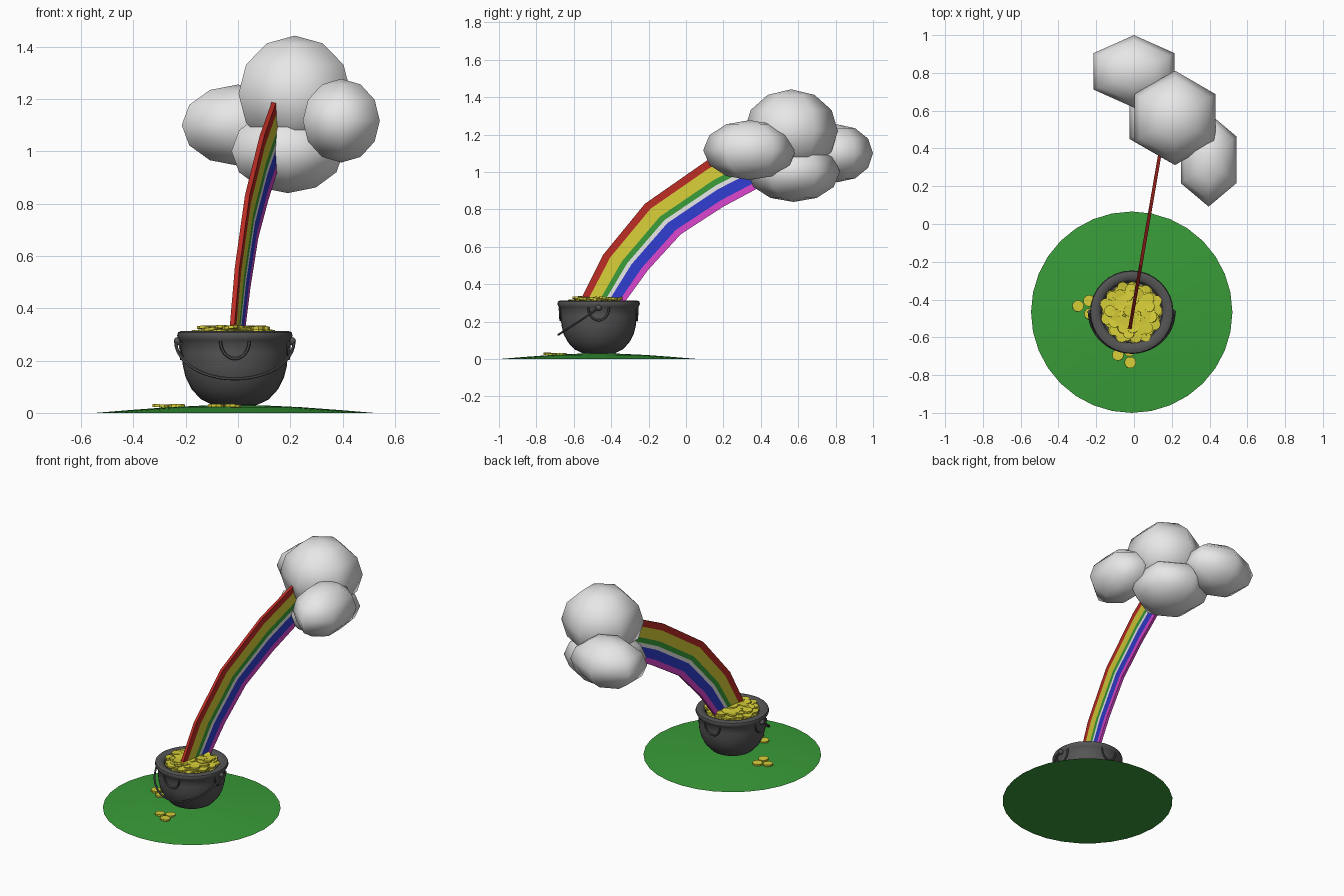
import bpy, bmesh, math, random
from mathutils import Vector, Matrix

if "Cube" in bpy.data.objects:
    bpy.data.objects.remove(bpy.data.objects["Cube"])

random.seed(4)
CX, CY = -0.012, -0.467          # pot and hill centre


def mat(name, rgb):
    m = bpy.data.materials.new(name)
    m.diffuse_color = (*rgb, 1)
    m.use_nodes = True
    m.node_tree.nodes["Principled BSDF"].inputs["Base Color"].default_value = m.diffuse_color
    return m


WHITE = mat("white", (0.8, 0.8, 0.8))
IRON = mat("dark iron", (0.09, 0.09, 0.09))
GREEN = mat("green", (0.04, 0.33, 0.04))
YELLOW = mat("yellow", (0.68, 0.62, 0.04))
RED = mat("red", (0.5, 0.025, 0.018))
BLUE = mat("blue", (0.03, 0.045, 0.62))
PINK = mat("magenta", (0.7, 0.06, 0.6))


def finish(bm, name, mats, angle=None):
    bmesh.ops.recalc_face_normals(bm, faces=bm.faces)
    me = bpy.data.meshes.new(name)
    bm.to_mesh(me)
    bm.free()
    for m in mats:
        me.materials.append(m)
    ob = bpy.data.objects.new(name, me)
    bpy.context.collection.objects.link(ob)
    if angle:
        bpy.ops.object.select_all(action='DESELECT')
        ob.select_set(True)
        bpy.context.view_layer.objects.active = ob
        bpy.ops.object.shade_smooth_by_angle(angle=math.radians(angle))
    return ob


def lathe(name, profile, segs, centre, material, angle, phase=0.0):
    """Spin (radius, z) points round a vertical axis; radius 0 makes a pole."""
    bm = bmesh.new()
    rings = []
    for r, z in profile:
        n = 1 if r < 1e-6 else segs
        rings.append([bm.verts.new((centre[0] + r * math.cos(phase + 2 * math.pi * i / segs),
                                    centre[1] + r * math.sin(phase + 2 * math.pi * i / segs), z))
                      for i in range(n)])
    for a, b in zip(rings, rings[1:]):
        for i in range(segs):
            j = (i + 1) % segs
            quad = [a[i % len(a)], a[j % len(a)], b[j % len(b)], b[i % len(b)]]
            bm.faces.new(list(dict.fromkeys(quad)))
    return finish(bm, name, [material], angle)


def tube(name, points, radius, material):
    cu = bpy.data.curves.new(name, 'CURVE')
    cu.dimensions = '3D'
    cu.bevel_depth = radius
    cu.bevel_resolution = 1
    cu.use_fill_caps = True
    sp = cu.splines.new('POLY')
    sp.points.add(len(points) - 1)
    for p, co in zip(sp.points, points):
        p.co = (*co, 1)
    cu.materials.append(material)
    ob = bpy.data.objects.new(name, cu)
    bpy.context.collection.objects.link(ob)
    bpy.ops.object.select_all(action='DESELECT')
    ob.select_set(True)
    bpy.context.view_layer.objects.active = ob
    bpy.ops.object.convert(target='MESH')
    bpy.ops.object.shade_smooth_by_angle(angle=math.radians(50))


# Grassy hill
lathe("grass_mound", [(0, 0), (0.533, 0), (0.4, 0.011), (0.25, 0.022), (0.1, 0.029), (0, 0.03)],
      32, (CX, CY), GREEN, 30)

# Pot with flared rim
lathe("pot", [(0, 0.027), (0.085, 0.03), (0.13, 0.052), (0.165, 0.09), (0.188, 0.135), (0.199, 0.18),
              (0.203, 0.23), (0.203, 0.265), (0.213, 0.278), (0.221, 0.295), (0.217, 0.308),
              (0.205, 0.313), (0.178, 0.31), (0.163, 0.298), (0.16, 0.27), (0, 0.27)],
      32, (CX, CY), IRON, 50)

# Half-ring ears on four sides
for k, side in enumerate(("front", "right", "back", "left")):
    a = -math.pi / 2 + k * math.pi / 2
    out, tan = Vector((math.cos(a), math.sin(a), 0)), Vector((-math.sin(a), math.cos(a), 0))
    pts = []
    for i in range(13):
        t = math.pi * i / 12
        pts.append(Vector((CX, CY, 0.275)) + out * (0.209 - 0.004 * math.sin(t))
                   + tan * 0.055 * math.cos(t) - Vector((0, 0, 0.068 * math.sin(t))))
    tube("ear_" + side, pts, 0.006, IRON)

# Swinging handle resting at the front, with a knob at each end
tube("handle", [(CX + 0.226 * math.cos(t), CY - 0.215 * math.sin(t), 0.272 - 0.142 * math.sin(t))
                for t in [math.pi * i / 24 for i in range(25)]], 0.006, IRON)
for s, side in ((-1, "left"), (1, "right")):
    bm = bmesh.new()
    bmesh.ops.create_uvsphere(bm, u_segments=10, v_segments=6, radius=0.016,
                              matrix=Matrix.Translation((CX + s * 0.218, CY, 0.274)))
    finish(bm, "handle_knob_" + side, [IRON], 60)


# Coins
def add_coin(bm, x, y, z, tilt):
    m = (Matrix.Translation((x, y, z)) @ Matrix.Rotation(random.uniform(0, 6.28), 4, 'Z')
         @ Matrix.Rotation(tilt, 4, 'X'))
    bmesh.ops.create_cone(bm, cap_ends=True, segments=10, radius1=0.031, radius2=0.031,
                          depth=0.011, matrix=m)


bm = bmesh.new()
for layer, (count, spread, z) in enumerate(((60, 0.14, 0.292), (55, 0.145, 0.308), (32, 0.12, 0.322))):
    for i in range(count):
        r = spread * math.sqrt((i + 0.5) / count)
        a = i * 2.39996 + layer * 1.3
        add_coin(bm, CX + r * math.cos(a), CY + r * math.sin(a),
                 z + random.uniform(-0.005, 0.005), random.uniform(-0.18, 0.18))
finish(bm, "coin_pile", [YELLOW])

bm = bmesh.new()
for x, y in ((-0.296, -0.434), (-0.238, -0.407), (-0.233, -0.476),
             (-0.085, -0.693), (-0.02, -0.733), (-0.025, -0.67)):
    add_coin(bm, x, y, 0.027, random.uniform(-0.06, 0.06))
finish(bm, "spilled_coins", [YELLOW])

# Rainbow: outer and inner edge as (y, z) pairs, striped across its width
stations = [((-0.586, 0.27), (-0.345, 0.28)), ((-0.444, 0.556), (-0.203, 0.476)),
            ((-0.22, 0.83), (-0.027, 0.668)), ((0.11, 1.06), (0.2, 0.815)),
            ((0.44, 1.22), (0.5, 0.975))]
cuts = [0, 0.16, 0.42, 0.54, 0.63, 0.86, 1]
bm = bmesh.new()
grid = []
for o, n in stations:
    row = []
    for f in cuts:
        y, z = o[0] + (n[0] - o[0]) * f, o[1] + (n[1] - o[1]) * f
        x = -0.018 + 0.172 * (y + 0.53)
        row.append([bm.verts.new((x + s * 0.009, y, z)) for s in (-1, 1)])
    grid.append(row)
last = len(cuts) - 1
for i in range(len(grid) - 1):
    a, b = grid[i], grid[i + 1]
    for k in range(last):
        for s in (0, 1):
            bm.faces.new((a[k][s], a[k + 1][s], b[k + 1][s], b[k][s])).material_index = k
    for k, m in ((0, 0), (last, last - 1)):
        bm.faces.new((a[k][0], a[k][1], b[k][1], b[k][0])).material_index = m
for row in (grid[0], grid[-1]):
    for k in range(last):
        bm.faces.new((row[k][0], row[k][1], row[k + 1][1], row[k + 1][0])).material_index = k
finish(bm, "rainbow", [RED, YELLOW, GREEN, WHITE, BLUE, PINK])

# Cloud puffs: six-sided smooth balls (centre, y radius, z radius)
puffs = {"top": ((0.217, 0.562, 1.22), 0.25, 0.222),
         "back_left": ((0.0, 0.808, 1.1), 0.192, 0.155),
         "front_right": ((0.395, 0.34, 1.117), 0.248, 0.16),
         "lower": ((0.19, 0.575, 1.0), 0.248, 0.16)}
widths = {"top": 0.215, "back_left": 0.215, "front_right": 0.147, "lower": 0.215}
for name, (c, ry, rz) in puffs.items():
    prof = [(math.sin(math.pi * i / 6), -math.cos(math.pi * i / 6)) for i in range(7)]
    ob = lathe("cloud_" + name, prof, 6, (0, 0), WHITE, 120, math.pi / 2)
    rx = widths[name] / math.cos(math.pi / 6)
    ob.data.transform(Matrix.Translation(c) @ Matrix.Diagonal((rx, ry, rz, 1)))
